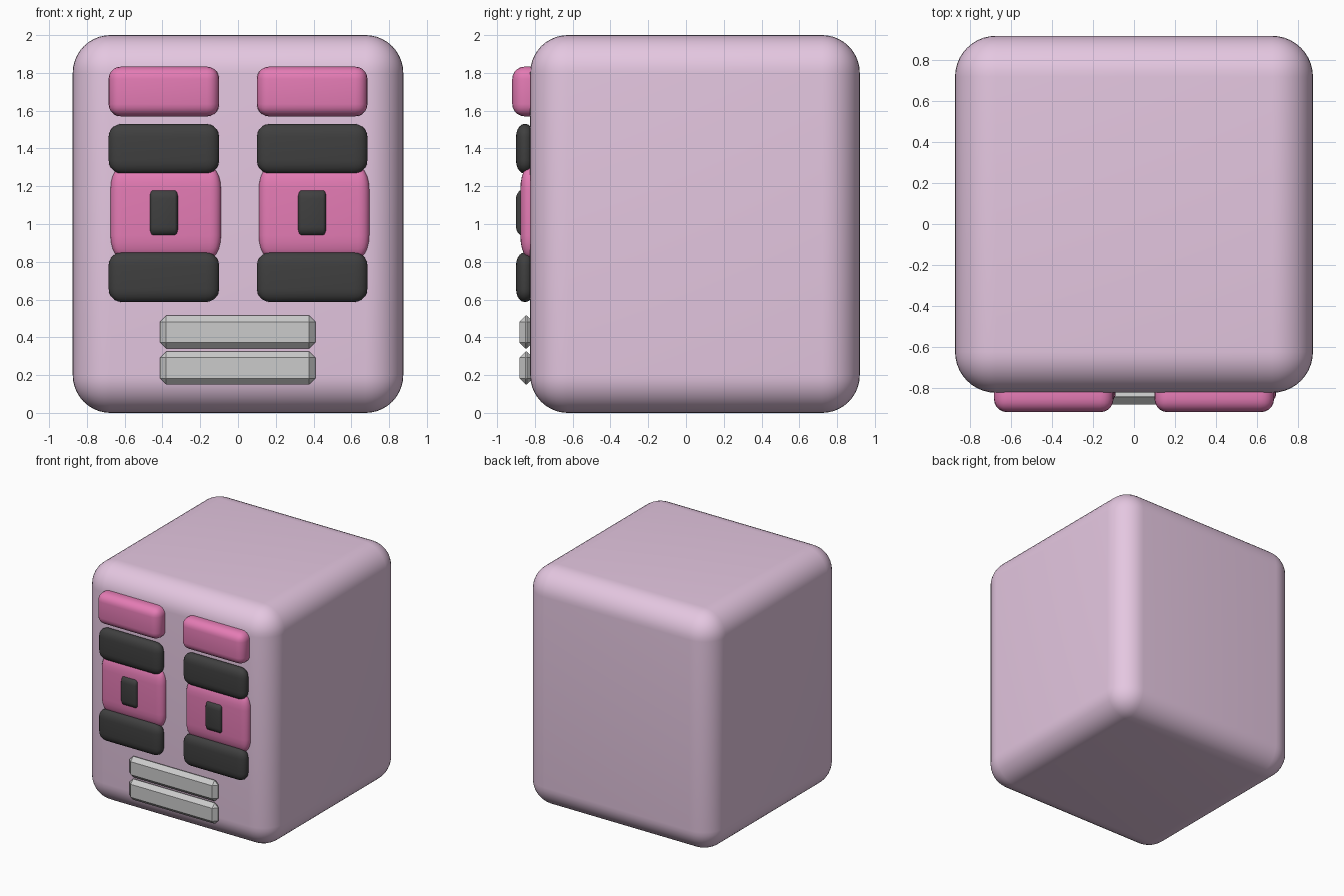
import bpy, bmesh

if "Cube" in bpy.data.objects:
    bpy.data.objects.remove(bpy.data.objects["Cube"])


def material(name, rgb):
    m = bpy.data.materials.new(name)
    m.diffuse_color = (*rgb, 1)
    m.use_nodes = True
    m.node_tree.nodes["Principled BSDF"].inputs["Base Color"].default_value = m.diffuse_color
    return m


LILAC = material("lilac", (0.78, 0.57, 0.75))
PINK = material("pink", (0.78, 0.20, 0.46))
BLACK = material("black", (0.05, 0.05, 0.05))


def box(name, x, y, z, radii, segments, mat=None):
    """Box spanning the given ranges, with edge radii set per axis."""
    spans = (x, y, z)
    bm = bmesh.new()
    bmesh.ops.create_cube(bm, size=1)
    bmesh.ops.scale(bm, verts=bm.verts,
                    vec=[(b - a) / r for (a, b), r in zip(spans, radii)])
    bmesh.ops.bevel(bm, geom=bm.edges[:], offset=1, segments=segments,
                    profile=0.5, affect='EDGES')
    bmesh.ops.scale(bm, verts=bm.verts, vec=radii)
    bmesh.ops.translate(bm, verts=bm.verts, vec=[(a + b) / 2 for a, b in spans])
    mesh = bpy.data.meshes.new(name)
    bm.to_mesh(mesh)
    bm.free()
    if segments > 1:
        mesh.shade_smooth()
    if mat:
        mesh.materials.append(mat)
    obj = bpy.data.objects.new(name, mesh)
    bpy.context.collection.objects.link(obj)
    return obj


# Rounded body block
box("body", (-0.875, 0.875), (-0.825, 0.92), (0, 2), (0.2, 0.2, 0.2), 10, LILAC)

# Eye groups, the same on each side but shifted across
for side, dx in (("left", -0.785), ("right", 0)):
    def part(name, x0, x1, front, back, z, radii, mat):
        box(f"{side}_{name}", (x0 + dx, x1 + dx), (front, back), z, radii, 5, mat)

    part("brow", 0.10, 0.685, -0.92, -0.76, (1.57, 1.833), (0.065, 0.065, 0.065), PINK)
    part("upper_lid", 0.10, 0.685, -0.90, -0.805, (1.267, 1.53), (0.07, 0.045, 0.07), BLACK)
    part("lower_lid", 0.10, 0.685, -0.90, -0.805, (0.587, 0.85), (0.07, 0.045, 0.07), BLACK)
    part("iris", 0.11, 0.695, -0.877, -0.78, (0.82, 1.303), (0.06, 0.045, 0.12), PINK)
    part("pupil", 0.315, 0.47, -0.90, -0.805, (0.935, 1.185), (0.02, 0.045, 0.05), BLACK)

# Chamfered grey mouth bars
for name, z in (("upper_bar", (0.34, 0.515)), ("lower_bar", (0.15, 0.325))):
    box(name, (-0.413, 0.41), (-0.882, -0.81), z, (0.033, 0.033, 0.033), 1)
